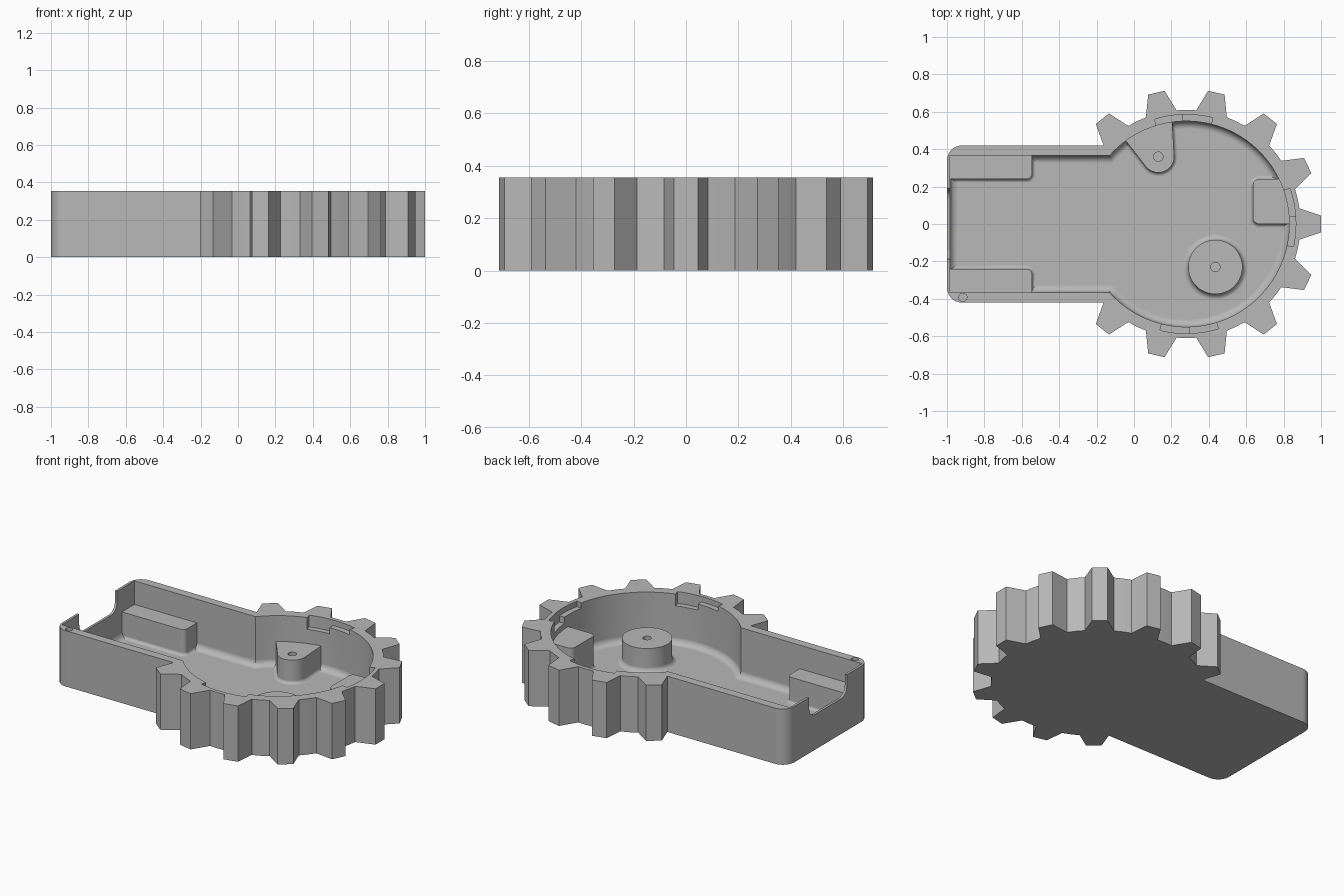
import bpy, bmesh
from math import sin, cos, radians, degrees, asin, pi
from mathutils import Vector

cube = bpy.data.objects.get("Cube")
if cube:
    bpy.data.objects.remove(cube, do_unlink=True)

CX = 0.28                      # centre of the round end
TOP, FLOOR = 0.355, 0.04
ROOT, TIP, BORE = 0.61, 0.72, 0.55
ARM, ARM_IN = 0.42, 0.365      # half widths of the arm, outside and inside
STEP = 360 / 14

grey = bpy.data.materials.new("plain grey")
grey.use_nodes = True
grey.diffuse_color = (0.48, 0.48, 0.48, 1)
grey.node_tree.nodes["Principled BSDF"].inputs["Base Color"].default_value = grey.diffuse_color


def arc(cx, cy, r, start, end, n):
    angles = [radians(start + (end - start) * i / n) for i in range(n + 1)]
    return [Vector((cx + r * cos(a), cy + r * sin(a))) for a in angles]


def rounded_rect(x0, x1, y0, y1, r):
    return (arc(x0 + r, y0 + r, r, 180, 270, 6) + arc(x1 - r, y0 + r, r, 270, 360, 6)
            + arc(x1 - r, y1 - r, r, 0, 90, 6) + arc(x0 + r, y1 - r, r, 90, 180, 6))


def offset(points, d):
    """Move a counter-clockwise outline outwards by d."""
    out = []
    for i, p in enumerate(points):
        e1 = (p - points[i - 1]).normalized()
        e2 = (points[(i + 1) % len(points)] - p).normalized()
        n1, n2 = Vector((e1.y, -e1.x)), Vector((e2.y, -e2.x))
        out.append(p + (n1 + n2) * (d / (1 + n1.dot(n2))))
    return out


def stack(name, points, levels):
    """Solid made of the outline repeated at (height, offset) levels."""
    bm = bmesh.new()
    rings = [[bm.verts.new((p.x, p.y, z)) for p in offset(points, d)] for z, d in levels]
    n = len(points)
    for low, high in zip(rings, rings[1:]):
        for i in range(n):
            j = (i + 1) % n
            bm.faces.new((low[i], low[j], high[j], high[i]))
    bm.faces.new(rings[0][::-1])
    bm.faces.new(rings[-1])
    mesh = bpy.data.meshes.new(name)
    bm.to_mesh(mesh)
    bm.free()
    mesh.materials.append(grey)
    ob = bpy.data.objects.new(name, mesh)
    bpy.context.collection.objects.link(ob)
    return ob


def cut(target, cutter):
    cutter.hide_render = True
    mod = target.modifiers.new("cut", 'BOOLEAN')
    mod.operation, mod.solver, mod.object = 'DIFFERENCE', 'EXACT', cutter
    bpy.context.view_layer.objects.active = target
    bpy.ops.object.modifier_apply(modifier=mod.name)
    bpy.data.objects.remove(cutter, do_unlink=True)


def fillet(r, sign):
    """Levels of a quarter-round that meets the floor."""
    steps = [i * pi / 8 for i in range(5)]
    return [(FLOOR + r * (1 - cos(a)), sign * r * (1 - sin(a))) for a in steps]


# Outer outline: eleven teeth round the end, then the rounded arm
half = 180 - 5 * STEP - degrees(asin(ARM / ROOT))
outline = []
for k in range(-5, 6):
    a = k * STEP
    u = Vector((cos(radians(a)), sin(radians(a))))
    v = Vector((-u.y, u.x))
    centre = Vector((CX, 0))
    outline += arc(CX, 0, ROOT, a - half, a - half, 1)[:1]
    outline += [centre + u * TIP - v * 0.045, centre + u * TIP + v * 0.045]
    if k < 5:
        outline += arc(CX, 0, ROOT, a + half, a + STEP - half, 2)[:2]
    else:
        outline += arc(CX, 0, ROOT, a + half, a + half, 1)[:1]
outline += arc(-0.92, ARM - 0.08, 0.08, 90, 180, 8) + arc(-0.92, 0.08 - ARM, 0.08, 180, 270, 8)
housing = stack("gear_housing", outline, [(0, 0), (TOP, 0)])

# Hollow inside, with a rounded floor edge
mouth = 180 - degrees(asin(ARM_IN / BORE))
inner = arc(CX, 0, BORE, -mouth, mouth, 72) + [Vector((-0.985, ARM_IN)), Vector((-0.985, -ARM_IN))]
hollow = stack("hollow", inner, fillet(0.04, -1) + [(TOP + 0.1, 0)])


# Raised parts standing on the floor, kept out of the hollow
def raised(name, points, top, r=0.02):
    cut(hollow, stack(name, points, [(-0.03, r)] + fillet(r, 1) + [(top, 0)]))


raised("round_boss", arc(0.435, -0.23, 0.145, 0, 352.5, 47), 0.19, 0.03)
raised("wall_post", arc(0.13, 0.36, 0.085, 218, 363, 18)
       + [Vector((0.2, 0.62)), Vector((-0.1, 0.517))], 0.19)
raised("side_lug", rounded_rect(0.635, 0.95, 0, 0.24, 0.035), 0.245)
for side in (-1, 1):
    y0, y1 = sorted((side * 0.24, side * 0.45))
    raised("arm_ledge", rounded_rect(-1.1, -0.545, y0, y1, 0.03), 0.205)
cut(housing, hollow)

# Rounded notch in the thin end wall
notch = stack("end_notch", rounded_rect(-0.19, 0.19, 0.225, 0.6, 0.06), [(-1.1, 0), (-0.95, 0)])
for v in notch.data.vertices:
    y, z, x = v.co
    v.co = (x, y, z)
cut(housing, notch)


# Three stepped locking slots in the round rim
def slot(start, end, depth):
    ring = arc(CX, 0, 0.585, start, end, 16) + arc(CX, 0, 0.5, end, start, 16)
    cut(housing, stack("rim_slot", ring, [(TOP - depth, 0), (TOP + 0.1, 0)]))


for middle in (3, 91, 271):
    slot(middle - 15, middle + 16, 0.035)
    slot(middle + 1, middle + 16, 0.075)

# Small screw holes
for x, y, r, bottom in ((0.435, -0.23, 0.025, 0.08), (0.13, 0.36, 0.025, 0.08),
                        (-0.915, -0.392, 0.022, 0.25)):
    cut(housing, stack("screw_hole", arc(x, y, r, 0, 345, 23), [(bottom, 0), (TOP + 0.1, 0)]))

# Smooth curved walls, crisp corners
bpy.ops.object.select_all(action='DESELECT')
housing.select_set(True)
bpy.context.view_layer.objects.active = housing
bpy.ops.object.shade_smooth_by_angle(angle=radians(28))
weighted = housing.modifiers.new("even shading", 'WEIGHTED_NORMAL')
weighted.keep_sharp = True
